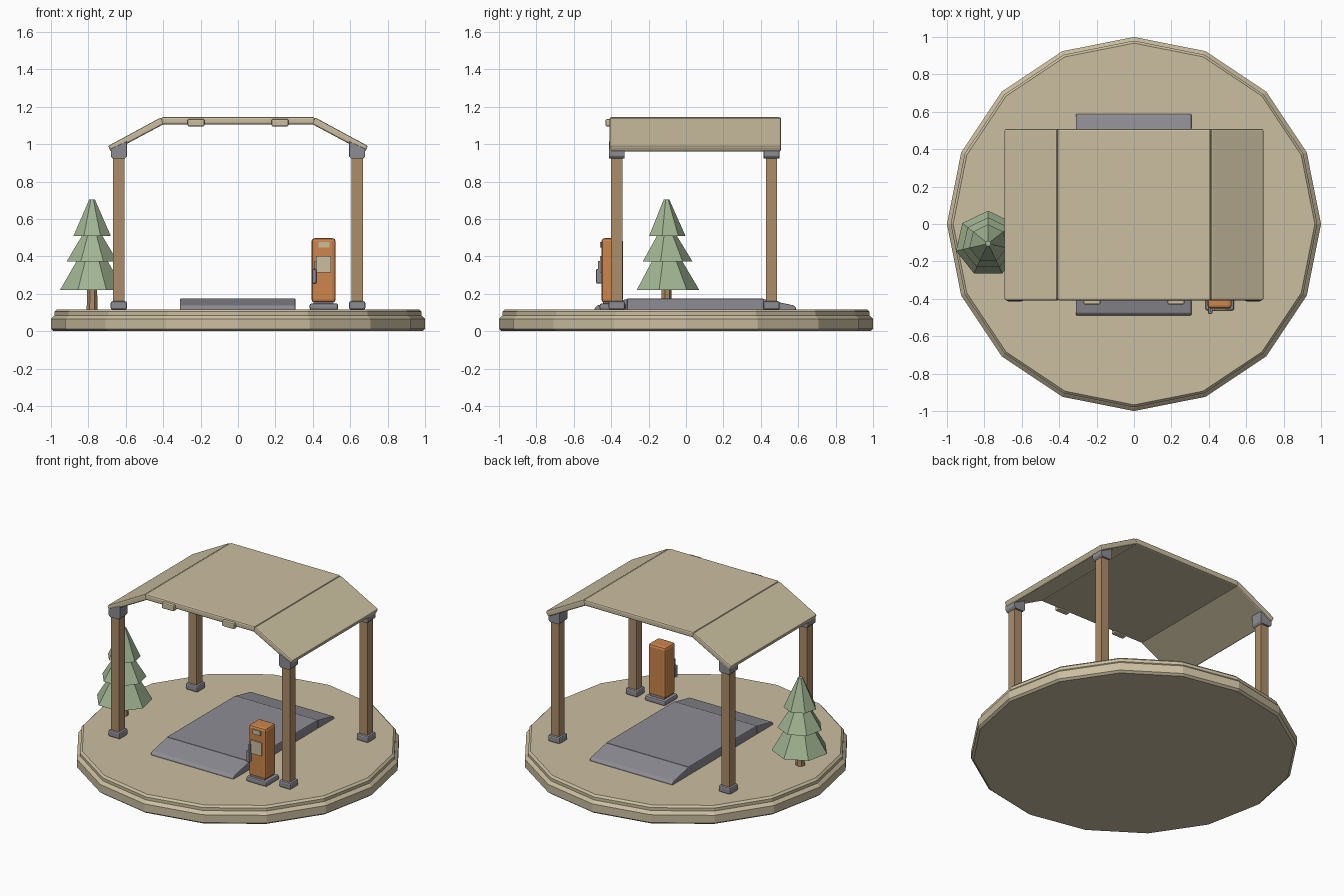
import bpy, bmesh, math
from mathutils import Vector

if "Cube" in bpy.data.objects:
    bpy.data.objects.remove(bpy.data.objects["Cube"])


def material(name, rgb):
    m = bpy.data.materials.new(name)
    m.diffuse_color = (*rgb, 1)
    m.use_nodes = True
    m.node_tree.nodes["Principled BSDF"].inputs["Base Color"].default_value = m.diffuse_color
    return m


SAND = material("sand", (0.60, 0.52, 0.355))
WOOD = material("wood", (0.42, 0.27, 0.14))
GREY = material("grey", (0.265, 0.265, 0.295))
ORANGE = material("orange", (0.61, 0.24, 0.075))
GREEN = material("green", (0.36, 0.46, 0.29))


def finish(name, bm, mat, bevel=0.0):
    bmesh.ops.recalc_face_normals(bm, faces=bm.faces)
    me = bpy.data.meshes.new(name)
    bm.to_mesh(me)
    bm.free()
    me.materials.append(mat)
    ob = bpy.data.objects.new(name, me)
    bpy.context.collection.objects.link(ob)
    if bevel:
        mod = ob.modifiers.new("bevel", 'BEVEL')
        mod.width = bevel
        mod.segments = 2
        mod.limit_method = 'ANGLE'
        mod.angle_limit = math.radians(25)
    return ob


def box(name, x, y, z, mat, bevel=0.0):
    """Box from its (min, max) range on each axis."""
    bm = bmesh.new()
    bmesh.ops.create_cube(bm, size=1)
    for v in bm.verts:
        v.co = Vector([r[0] if c < 0 else r[1] for c, r in zip(v.co, (x, y, z))])
    return finish(name, bm, mat, bevel)


def prism(name, profile, span, axis, mat, bevel=0.0):
    """Extrude a (horizontal, z) profile along the x or y axis."""
    bm = bmesh.new()
    place = (lambda h, z, t: (t, h, z)) if axis == 'x' else (lambda h, z, t: (h, t, z))
    a, b = [[bm.verts.new(place(h, z, t)) for h, z in profile] for t in span]
    bm.faces.new(a)
    bm.faces.new(b)
    n = len(profile)
    for i in range(n):
        j = (i + 1) % n
        bm.faces.new((a[i], a[j], b[j], b[i]))
    return finish(name, bm, mat, bevel)


def turned(name, profile, sides, centre, mat, start=0.0):
    """Faceted solid of revolution from (radius, z) points."""
    bm = bmesh.new()
    rings = []
    for r, z in profile:
        angles = [start + 2 * math.pi * i / sides for i in range(sides)]
        rings.append([bm.verts.new((centre[0] + r * math.cos(t),
                                    centre[1] + r * math.sin(t), z)) for t in angles])
    bm.faces.new(rings[0])
    bm.faces.new(rings[-1])
    for lo, hi in zip(rings, rings[1:]):
        for i in range(sides):
            j = (i + 1) % sides
            bm.faces.new((lo[i], lo[j], hi[j], hi[i]))
    return finish(name, bm, mat)


# Round ground slab with a stepped, chamfered rim
turned("ground_slab", [(0.985, 0), (1, 0.012), (1, 0.065), (0.985, 0.08), (0.98, 0.084),
                       (0.98, 0.104), (0.967, 0.117)], 16, (0, 0), SAND)

# Raised pad with a ramp at each end
PAD_X = (-0.31, 0.307)
box("pad", PAD_X, (-0.315, 0.415), (0.11, 0.175), GREY, 0.006)
for side, name in ((-1, "front_ramp"), (1, "back_ramp")):
    shape = [(0.363, 0.112), (0.363, 0.172), (0.525, 0.138), (0.538, 0.125), (0.538, 0.112)]
    prism(name, [(0.05 + side * h, z) for h, z in shape], PAD_X, 'x', GREY, 0.004)

# Four posts with feet and sloped caps
for sx in (-1, 1):
    for py, row in ((-0.37, "front"), (0.457, "back")):
        tag = row + ("_left" if sx < 0 else "_right")
        px = 0.637 * sx
        box("post_" + tag, (px - 0.03, px + 0.03), (py - 0.03, py + 0.03), (0.13, 0.97), WOOD)
        box("foot_" + tag, (px - 0.044, px + 0.044), (py - 0.044, py + 0.044),
            (0.115, 0.16), GREY, 0.01)
        cap = [(0.605, 0.922), (0.668, 0.922), (0.68, 0.935), (0.68, 0.975),
               (0.594, 1.015), (0.594, 0.935)]
        prism("cap_" + tag, [(sx * h, z) for h, z in cap], (py - 0.042, py + 0.042),
              'y', GREY, 0.003)

# Roof: flat middle panel, two sloping wings, two front tabs
ROOF_Y = (-0.408, 0.508)
box("roof_middle", (-0.41, 0.41), ROOF_Y, (1.105, 1.145), SAND, 0.01)
for sx, tag in ((-1, "left"), (1, "right")):
    wing = [(0.395, 1.108), (0.412, 1.143), (0.695, 0.99), (0.678, 0.957)]
    prism("roof_wing_" + tag, [(sx * h, z) for h, z in wing], ROOF_Y, 'y', SAND, 0.009)
    tx = 0.225 * sx
    box("roof_tab_" + tag, (tx - 0.045, tx + 0.045), (-0.43, -0.395),
        (1.095, 1.134), SAND, 0.007)

# Service pump
box("pump_base", (0.383, 0.535), (-0.462, -0.322), (0.113, 0.148), GREY, 0.01)
box("pump_neck", (0.405, 0.51), (-0.445, -0.342), (0.14, 0.165), GREY)
box("pump_body", (0.393, 0.522), (-0.452, -0.338), (0.153, 0.497), ORANGE, 0.016)
box("pump_screen", (0.416, 0.497), (-0.461, -0.452), (0.313, 0.402), SAND)
box("pump_display", (0.43, 0.488), (-0.46, -0.451), (0.447, 0.477), SAND)
box("pump_nozzle", (0.396, 0.419), (-0.48, -0.447), (0.255, 0.332), GREY, 0.005)
box("pump_hose", (0.408, 0.419), (-0.47, -0.45), (0.325, 0.375), GREY)

# Three-tier conifer
TREE = (-0.78, -0.105)
turned("tree_trunk", [(0.03, 0.113), (0.027, 0.24)], 7, TREE, WOOD, math.pi / 2)
tiers = [(0.176, 0.22, 0.083, 0.378), (0.14, 0.372, 0.054, 0.513), (0.103, 0.508, 0.015, 0.705)]
for i, (r0, z0, r1, z1) in enumerate(tiers):
    turned("tree_tier_%d" % (i + 1), [(r0, z0), (r1, z1)], 7, TREE, GREEN, math.pi / 2)
